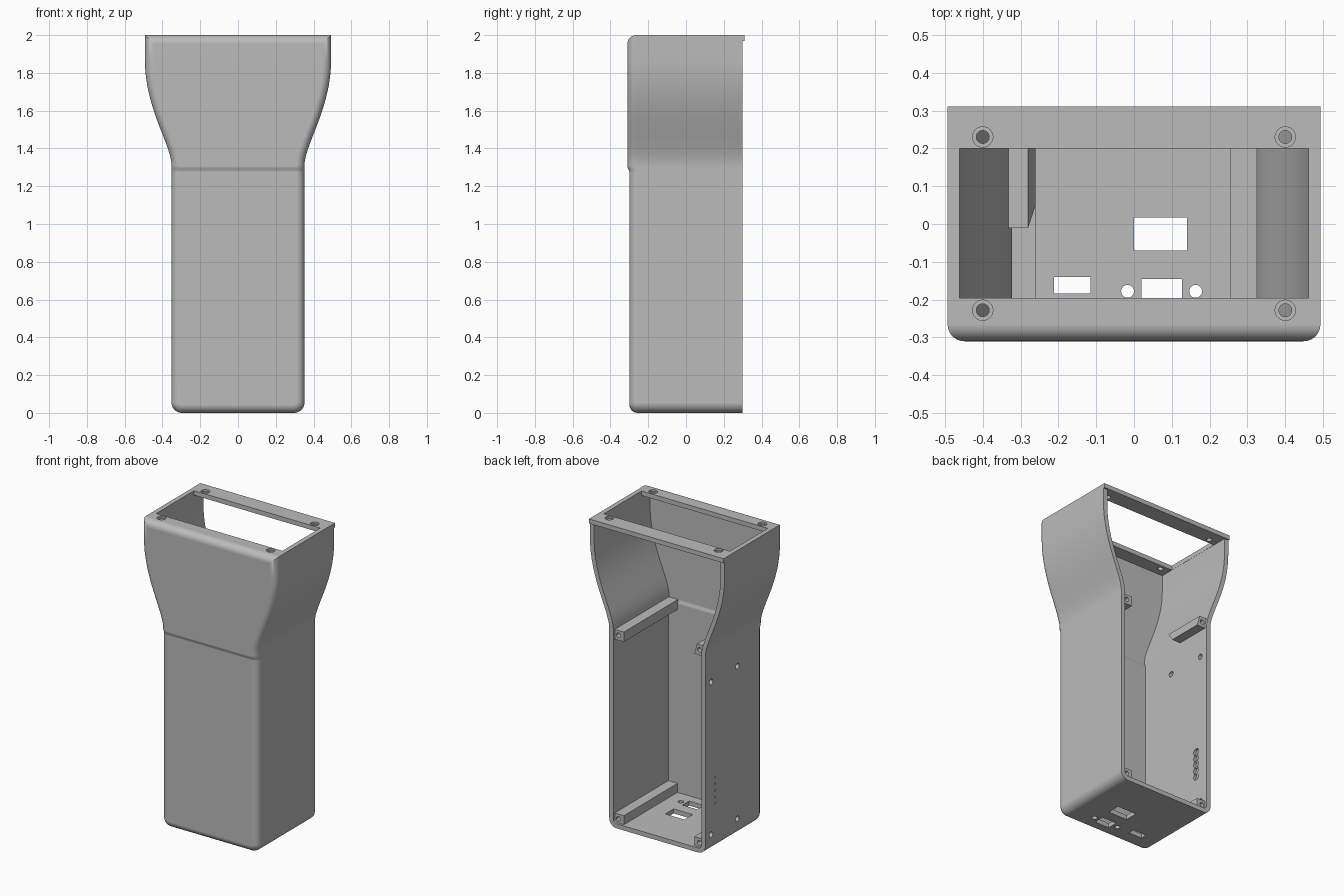
import bpy, bmesh, math
from mathutils import Vector
from mathutils.geometry import interpolate_bezier

if "Cube" in bpy.data.objects:
    bpy.data.objects.remove(bpy.data.objects["Cube"], do_unlink=True)

grey = bpy.data.materials.new("plain grey")
grey.use_nodes = True
grey.diffuse_color = (0.5, 0.5, 0.5, 1)
grey.node_tree.nodes["Principled BSDF"].inputs["Base Color"].default_value = (0.5, 0.5, 0.5, 1)

HEIGHT, NECK, HEAD, RADIUS, WALL = 2.0, 0.352, 0.493, 0.055, 0.03
BACK, FRONT = 0.30, -0.30


def finish(name, bm):
    bmesh.ops.recalc_face_normals(bm, faces=bm.faces)
    mesh = bpy.data.meshes.new(name)
    bm.to_mesh(mesh)
    bm.free()
    obj = bpy.data.objects.new(name, mesh)
    bpy.context.collection.objects.link(obj)
    mesh.materials.append(grey)
    return obj


def box(name, x, y, z):
    bm = bmesh.new()
    bmesh.ops.create_cube(bm, size=1)
    for v in bm.verts:
        v.co = [(a + b) / 2 + c * (b - a) for (a, b), c in zip((x, y, z), v.co)]
    return finish(name, bm)


def rod(name, centre, radius, length, axis):
    bm = bmesh.new()
    bmesh.ops.create_cone(bm, cap_ends=True, segments=24, radius1=radius, radius2=radius, depth=length)
    turn = Vector((0, 0, 1)).rotation_difference(Vector(axis)).to_matrix()
    bmesh.ops.rotate(bm, verts=bm.verts, matrix=turn)
    bmesh.ops.translate(bm, verts=bm.verts, vec=centre)
    return finish(name, bm)


def cut(target, cutter):
    mod = target.modifiers.new("cut", "BOOLEAN")
    mod.operation, mod.solver, mod.object = "DIFFERENCE", "EXACT", cutter
    bpy.context.view_layer.objects.active = target
    bpy.ops.object.modifier_apply(modifier=mod.name)
    bpy.data.objects.remove(cutter, do_unlink=True)


def smooth(obj):
    bpy.ops.object.select_all(action="DESELECT")
    obj.select_set(True)
    bpy.context.view_layer.objects.active = obj
    bpy.ops.object.shade_smooth_by_angle(angle=math.radians(30))
    obj.modifiers.new("even shading", "WEIGHTED_NORMAL").keep_sharp = True


def outline(inset):
    """Closed outline: narrow grip with rounded foot, flaring to a wide head."""
    side = []
    for i in range(9):
        a = math.radians(-90 + i * 90 / 8)
        r = RADIUS - inset
        side.append((NECK - RADIUS + r * math.cos(a), RADIUS + r * math.sin(a)))
    flare = interpolate_bezier((NECK, 1.31, 0), (NECK, 1.42, 0), (HEAD, 1.61, 0), (HEAD, 1.87, 0), 18)
    side += [(p.x - inset, p.y) for p in flare]
    side.append((HEAD - inset, HEIGHT - inset))
    return side + [(-x, z) for x, z in reversed(side)]


# Shell: loft from the cavity floor, out over the rear rim, round to the front
fillet = 0.045
rings = [(WALL, FRONT + 0.025), (WALL, BACK), (0, BACK)]
for i in range(8):
    a = math.radians(i * 90 / 7)
    rings.append((fillet * (1 - math.cos(a)), FRONT + fillet * (1 - math.sin(a))))
bm = bmesh.new()
loops = [[bm.verts.new((x, y, z)) for x, z in outline(inset)] for inset, y in rings]
for one, two in zip(loops, loops[1:]):
    n = len(one)
    for i in range(n):
        j = (i + 1) % n
        bm.faces.new((one[i], one[j], two[j], two[i]))
bm.faces.new(loops[0])
bm.faces.new(loops[-1])

# Raised upper front, with a soft step across the neck
for z in (1.275, 1.285, 1.295, 1.305):
    bmesh.ops.bisect_plane(bm, geom=bm.verts[:] + bm.edges[:] + bm.faces[:],
                           plane_co=(0, 0, z), plane_no=(0, 0, 1), dist=1e-5)
for v in bm.verts:
    if v.co.y < -0.2:
        t = min(max((v.co.z - 1.275) / 0.03, 0), 1)
        v.co.y -= 0.01 * t * t * (3 - 2 * t)
shell = finish("shell", bm)

# Top opening and counterbored screw holes
cut(shell, box("opening", (-0.462, 0.462), (-0.195, 0.20), (1.9, 2.1)))
for x in (-0.4, 0.4):
    for y in (-0.228, 0.23):
        cut(shell, rod("screw_hole", (x, y, 2), 0.017, 0.1, (0, 0, 1)))
        cut(shell, rod("counterbore", (x, y, 2), 0.027, 0.024, (0, 0, 1)))

# Connector ports in the base
for x, y in (((0, 0.14), (-0.07, 0.017)), ((-0.212, -0.115), (-0.184, -0.14)),
             ((0.02, 0.127), (-0.215, -0.145))):
    cut(shell, box("port", x, y, (-0.1, 0.1)))
for x in (-0.017, 0.163):
    cut(shell, rod("port_screw", (x, -0.178, 0), 0.017, 0.2, (0, 0, 1)))

# Mounting holes and indicator holes in one side wall
for y in (-0.035, 0.24):
    for z in (0.11, 1.12):
        cut(shell, rod("mount_hole", (-NECK, y, z), 0.018, 0.1, (1, 0, 0)))
for i in range(5):
    z = 0.3 + i * 0.043
    cut(shell, rod("indicator_hole", (-NECK, 0.2, z), 0.006, 0.1, (1, 0, 0)))
    cut(shell, rod("indicator_pocket", (-NECK + 0.03, 0.2, z), 0.023, 0.036, (1, 0, 0)))
smooth(shell)

# Thin lip along the rear top edge
box("rear_lip", (-HEAD, HEAD), (BACK, 0.31), (HEIGHT - WALL, HEIGHT))

# Screw posts running front to back inside the shell
POST_END = 0.285


def post(name, x, y, z):
    obj = box(name, x, y, z)
    centre = (sum(x) / 2, POST_END, sum(z) / 2)
    cut(obj, rod("post_hole", centre, 0.015, 0.16, (0, 1, 0)))
    return obj


post("upper_left_post", (0.255, 0.335), (-0.28, POST_END), (1.24, 1.305))
post("lower_left_post", (0.255, 0.335), (-0.28, POST_END), (0.025, 0.09))
post("lower_right_post", (-0.335, -0.26), (-0.28, POST_END), (0.025, 0.09))

# Short post with a sloped inner corner and slanted front end
short = box("upper_right_post", (-0.345, -0.26), (-0.01, POST_END), (1.30, 1.37))
for v in short.data.vertices:
    if v.co.y < 0 and v.co.z < 1.33:
        v.co.y += 0.06
    if v.co.x > -0.3 and v.co.z > 1.33:
        v.co.x -= 0.02
cut(short, rod("post_hole", (-0.3, POST_END, 1.335), 0.015, 0.16, (0, 1, 0)))
